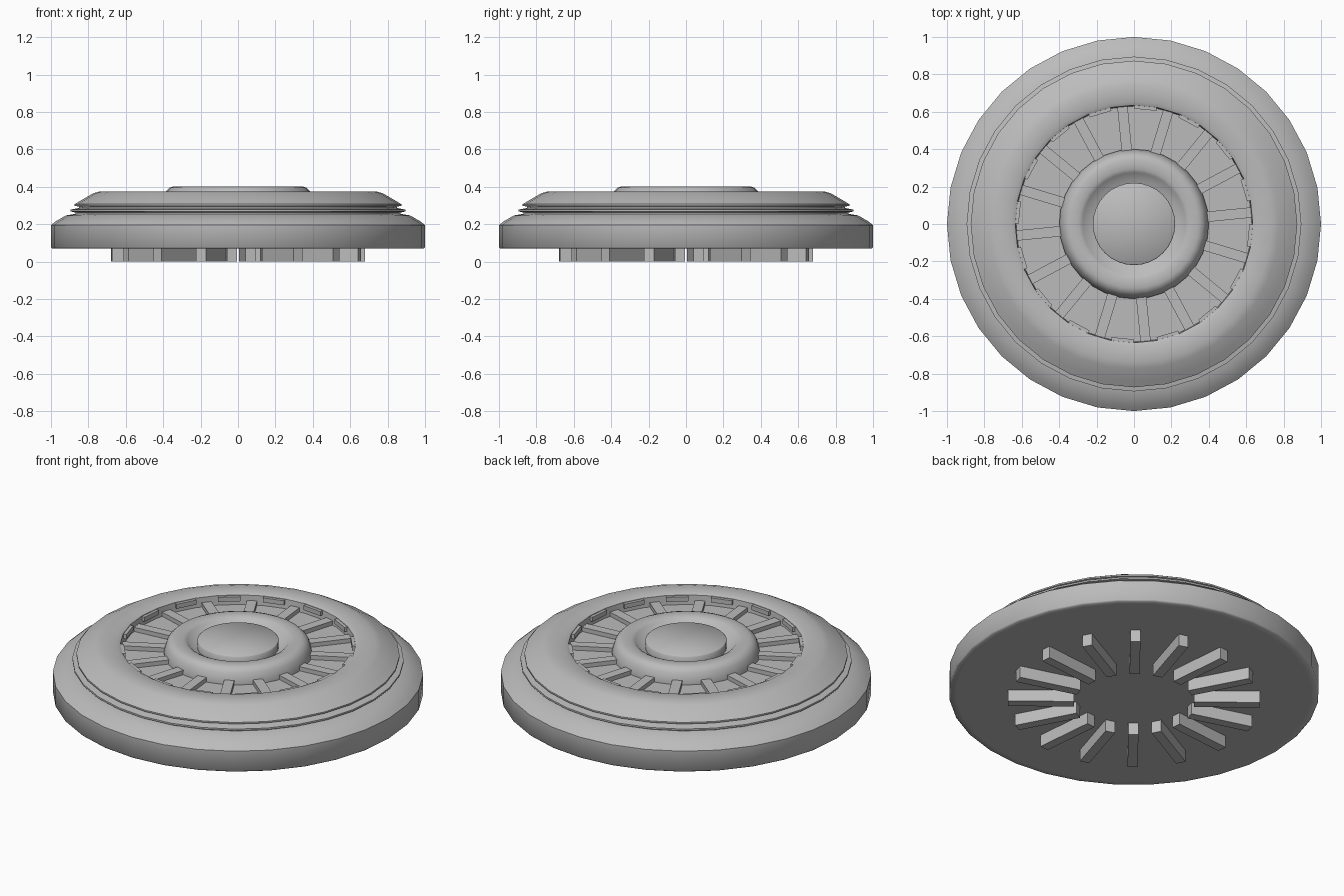
import bpy, bmesh, math
from mathutils import Matrix

if "Cube" in bpy.data.objects:
    bpy.data.objects.remove(bpy.data.objects["Cube"], do_unlink=True)

grey = bpy.data.materials.new("plain grey")
grey.use_nodes = True
COLOUR = (0.5, 0.5, 0.5, 1)
grey.diffuse_color = COLOUR
grey.node_tree.nodes["Principled BSDF"].inputs["Base Color"].default_value = COLOUR


def finish(name, bm, smooth=None):
    bmesh.ops.recalc_face_normals(bm, faces=bm.faces)
    mesh = bpy.data.meshes.new(name)
    bm.to_mesh(mesh)
    bm.free()
    mesh.materials.append(grey)
    ob = bpy.data.objects.new(name, mesh)
    bpy.context.collection.objects.link(ob)
    if smooth:
        bpy.ops.object.select_all(action="DESELECT")
        ob.select_set(True)
        bpy.context.view_layer.objects.active = ob
        bpy.ops.object.shade_smooth_by_angle(angle=math.radians(smooth))
    return ob


def lathe(name, profile, sides=32, smooth=50):
    """Spin a (radius, height) profile around z."""
    bm = bmesh.new()
    verts = [bm.verts.new((r, 0, z)) for r, z in profile]
    edges = [bm.edges.new(pair) for pair in zip(verts, verts[1:])]
    bmesh.ops.spin(bm, geom=verts + edges, axis=(0, 0, 1), cent=(0, 0, 0),
                   angle=math.tau, steps=sides, use_merge=True)
    bmesh.ops.remove_doubles(bm, verts=bm.verts, dist=0.0005)
    return finish(name, bm, smooth)


def radial_boxes(name, r0, r1, width, z0, z1, offset, count=16):
    """Ring of boxes pointing outwards from the centre."""
    bm = bmesh.new()
    for i in range(count):
        turn = Matrix.Rotation(math.tau * (i + offset) / count, 4, "Z")
        place = Matrix.Translation(((r0 + r1) / 2, 0, (z0 + z1) / 2))
        size = Matrix.Diagonal((r1 - r0, width, z1 - z0, 1))
        bmesh.ops.create_cube(bm, size=1, matrix=turn @ place @ size)
    return finish(name, bm)


# Main dish: flat underside, outer rim, two thin lips, shoulder and recess
lathe("dish", [
    (0, 0.07), (0.96, 0.07), (0.993, 0.07), (1, 0.077), (1, 0.195), (0.975, 0.215),
    (0.92, 0.247), (0.87, 0.255), (0.87, 0.262), (0.895, 0.268), (0.895, 0.278),
    (0.85, 0.287), (0.85, 0.294), (0.873, 0.298), (0.873, 0.307), (0.84, 0.327),
    (0.775, 0.365), (0.74, 0.375), (0.655, 0.375), (0.635, 0.365), (0.63, 0.31),
    (0, 0.31)])

# Raised hub ring with an inward sloping well
lathe("hub_ring", [
    (0.40, 0.305), (0.40, 0.325), (0.385, 0.375), (0.365, 0.395), (0.345, 0.402),
    (0.295, 0.402), (0.275, 0.392), (0.235, 0.35), (0, 0.35)])

# Flat cap in the middle of the hub
lathe("centre_cap", [(0.22, 0.345), (0.22, 0.392), (0.215, 0.397), (0, 0.397)])

# Vanes running through the dish and showing below it
radial_boxes("vanes", 0.325, 0.68, 0.055, 0, 0.335, 0.25)

# Small tabs on the recess wall between the vanes
radial_boxes("wall_tabs", 0.614, 0.65, 0.12, 0.335, 0.362, 0.75)
